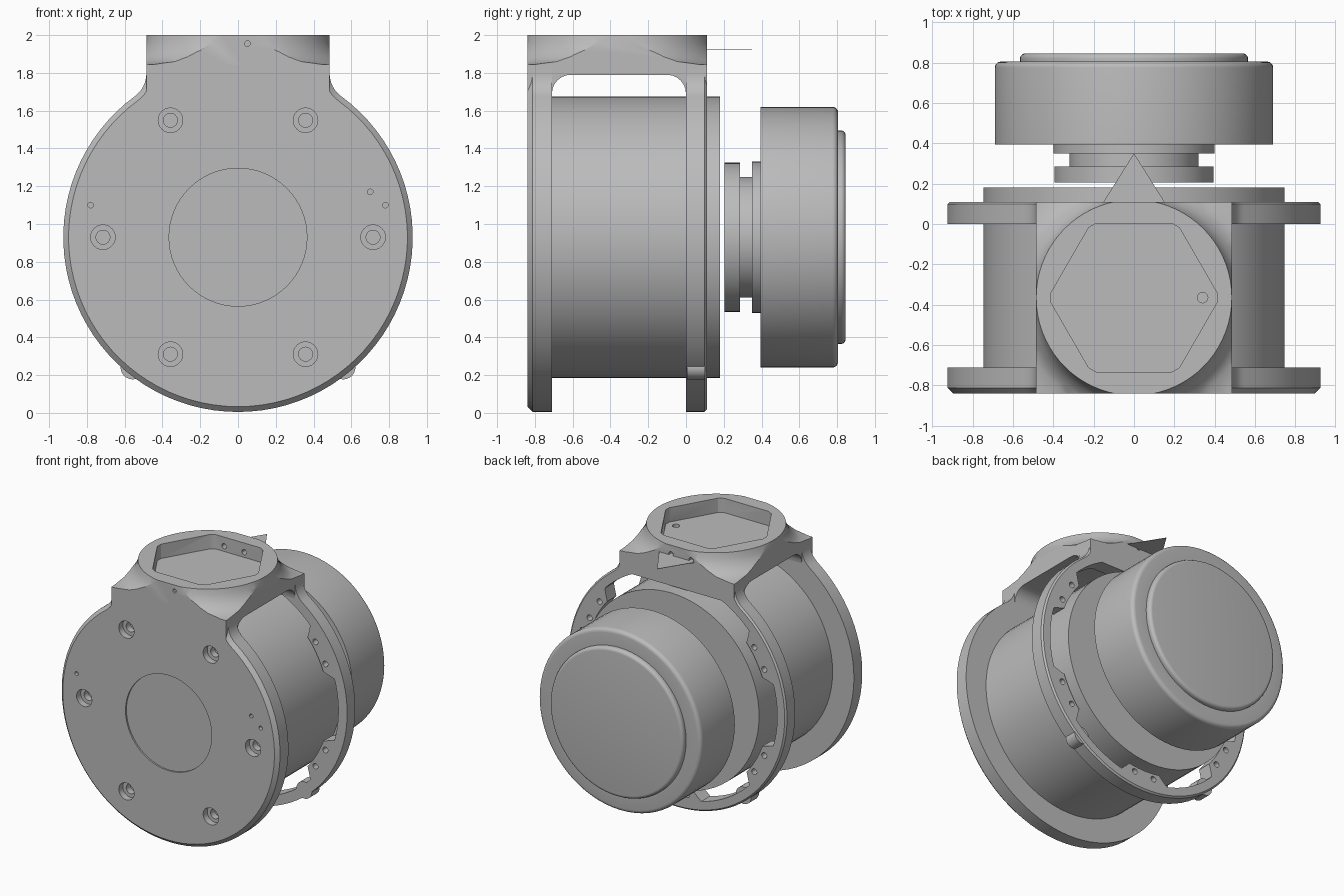
import bpy, bmesh
from math import sin, cos, radians, pi, sqrt, atan2, hypot
from mathutils import Vector

cube = bpy.data.objects.get("Cube")
if cube:
    bpy.data.objects.remove(cube, do_unlink=True)

CZ = 0.93            # height of the main axis
R = 0.925            # plate radius
NECK = 0.485         # half width of the neck
FRONT, BACK = -0.84, 0.11
MID = (FRONT + BACK) / 2

metal = bpy.data.materials.new("grey metal")
metal.use_nodes = True
GREY = (0.5, 0.5, 0.5, 1)
metal.diffuse_color = GREY
metal.node_tree.nodes["Principled BSDF"].inputs["Base Color"].default_value = GREY


def finish(name, bm):
    bmesh.ops.remove_doubles(bm, verts=bm.verts, dist=1e-5)
    bmesh.ops.recalc_face_normals(bm, faces=bm.faces)
    mesh = bpy.data.meshes.new(name)
    bm.to_mesh(mesh)
    bm.free()
    mesh.materials.append(metal)
    ob = bpy.data.objects.new(name, mesh)
    bpy.context.collection.objects.link(ob)
    return ob


def prism(name, pts, axis, a, b, chamfer=0, edge_rule=None):
    """Extrude a 2D outline along an axis from a to b."""
    place = {"x": lambda p: (a, p[0], p[1]),
             "y": lambda p: (p[0], a, p[1]),
             "z": lambda p: (p[0], p[1], a)}[axis]
    bm = bmesh.new()
    face = bm.faces.new([bm.verts.new(place(p)) for p in pts])
    step = Vector([(b - a) * (axis == k) for k in "xyz"])
    geom = bmesh.ops.extrude_face_region(bm, geom=[face], use_keep_orig=True)
    bmesh.ops.translate(bm, vec=step, verts=[v for v in geom["geom"] if isinstance(v, bmesh.types.BMVert)])
    bmesh.ops.recalc_face_normals(bm, faces=bm.faces)
    if chamfer:
        edges = [e for e in bm.edges if edge_rule(*[v.co for v in e.verts])]
        bmesh.ops.bevel(bm, geom=edges, offset=chamfer, segments=1, affect="EDGES")
    return finish(name, bm)


def lathe(name, profile, axis="y", centre=(0, 0, CZ), steps=72):
    """Spin (radius, position) points around an axis."""
    bm = bmesh.new()
    verts = [bm.verts.new((r, p, CZ) if axis == "y" else (r, centre[1], p)) for r, p in profile]
    edges = [bm.edges.new(pair) for pair in zip(verts, verts[1:])]
    bmesh.ops.spin(bm, geom=verts + edges, cent=centre, axis=(0, 1, 0) if axis == "y" else (0, 0, 1),
                   angle=2 * pi, steps=steps, use_merge=True)
    return finish(name, bm)


def circle(r, x=0, z=CZ, n=24):
    return [(x + r * cos(2 * pi * i / n), z + r * sin(2 * pi * i / n)) for i in range(n)]


def polar(r, degrees):
    return r * cos(radians(degrees)), CZ + r * sin(radians(degrees))


def rod(r, x, z, a, b, n=24):
    return prism("cutter", circle(r, x, z, n), "y", a, b)


def boolean(ob, cutter, kind="DIFFERENCE"):
    cutter.hide_render = True
    mod = ob.modifiers.new("cut", "BOOLEAN")
    mod.operation, mod.object, mod.solver = kind, cutter, "EXACT"
    bpy.context.view_layer.objects.active = ob
    bpy.ops.object.modifier_apply(modifier=mod.name)
    bpy.data.objects.remove(cutter, do_unlink=True)


def plate_outline():
    """Disc with a filleted neck rising to the collar."""
    f = 0.15
    fx = NECK + f
    fz = sqrt((R + f) ** 2 - fx ** 2)
    join = atan2(fz, fx)
    low, high = join + pi, pi
    half = [(NECK, 1.842)]
    half += [(fx + f * cos(high + (low - high) * i / 8), CZ + fz + f * sin(high + (low - high) * i / 8))
             for i in range(9)]
    n = 36
    half += [(R * cos(join - (join + pi / 2) * i / n), CZ + R * sin(join - (join + pi / 2) * i / n))
             for i in range(1, n + 1)]
    return half + [(-x, z) for x, z in reversed(half[:-1])]


def on_rim(y):
    return lambda p, q: abs(p.y - y) < 1e-4 and abs(q.y - y) < 1e-4 and min(p.z, q.z) < 1.83


# Front plate with counterbored bolt holes and a shallow central recess
front_plate = prism("front_plate", plate_outline(), "y", FRONT, -0.71, 0.028, on_rim(FRONT))
boolean(front_plate, prism("cutter", circle(0.365, n=64), "y", -0.9, FRONT + 0.012))
for k in range(6):
    x, z = polar(0.715, 60 * k)
    boolean(front_plate, rod(0.065, x, z, -0.9, FRONT + 0.05))
    boolean(front_plate, rod(0.037, x, z, -0.9, FRONT + 0.1))
for x, z in [(-0.78, 1.1), (0.78, 1.1), (0.7, 1.17), (-0.3, 1.71), (-0.4, 1.75)]:
    boolean(front_plate, rod(0.015, x, z, -0.9, FRONT + 0.05, 12))

# Rear ring: open centre with six inward lugs, each with two holes
rear_ring = prism("rear_ring", plate_outline(), "y", 0, BACK, 0.012, on_rim(BACK))
opening = []
for d in range(0, 360, 2):
    off = abs(d % 60 - 30)
    inner = 0.77 if off < 11 else 0.81 if off < 13 else 0.85
    opening.append(polar(inner, d))
boolean(rear_ring, prism("cutter", opening, "y", -0.1, 0.3))
for k in range(6):
    for side in (-6, 6):
        x, z = polar(0.81, 30 + 60 * k + side)
        boolean(rear_ring, rod(0.022, x, z, -0.1, 0.3, 16))
for angle in (-51, 231):
    x, z = polar(0.885, angle)
    boolean(rear_ring, prism("nub", circle(0.065, x, z), "y", 0.005, 0.1), "UNION")

# Bridge joining both plates, with rounded inner corners
f = 0.1
arch = [(FRONT, 1.69), (FRONT, 1.842), (BACK, 1.842), (BACK, 1.69)]
arch += [(-f + f * cos(radians(15 * i)), 1.69 + f * sin(radians(15 * i))) for i in range(7)]
arch += [(-0.71 + f - f * sin(radians(15 * i)), 1.69 + f * cos(radians(15 * i))) for i in range(7)]
bridge = prism("bridge", arch, "x", -NECK, NECK)

# Round collar flaring into a square base, with a hexagonal pocket
flare = [(0, 1.81), (0.72, 1.81), (0.72, 1.84), (0.65, 1.845), (0.58, 1.86), (0.545, 1.885),
         (0.515, 1.92), (0.495, 1.96), (0.485, 2.0), (0, 2.0)]
collar = lathe("collar", flare, "z", (0, MID, 0))
block = [(-NECK, FRONT), (NECK, FRONT), (NECK, BACK), (-NECK, BACK)]
boolean(collar, prism("cutter", block, "z", 1.7, 2.1), "INTERSECT")


def upright(p, q):
    return hypot(p.x - q.x, p.y - q.y) < 1e-4


hexagon = circle(0.425, 0, MID, 6)
boolean(collar, prism("cutter", hexagon, "z", 1.89, 2.1, 0.025, upright))
boolean(collar, prism("cutter", circle(0.026, 0.34, MID, 16), "z", 1.86, 2.1))
boolean(collar, rod(0.015, 0.05, 1.955, -0.9, -0.78, 12))
for x in (-0.12, 0.05):
    boolean(collar, rod(0.02, x, 1.93, -0.04, 0.2, 12))

# Thin pointed tab behind the collar
pointer = prism("pointer_tab", [(-0.17, 0.08), (0.17, 0.08), (0, 0.35)], "z", 1.92, 1.923)

# Main drum between the plates
drum = lathe("drum", [(0, -0.73), (0.745, -0.73), (0.745, 0.18), (0, 0.18)])

# Shaft flanges and the neck between them
hub = lathe("hub", [(0, 0.205), (0.395, 0.205), (0.395, 0.285), (0.32, 0.285), (0.32, 0.35),
                    (0.4, 0.35), (0.4, 0.4), (0, 0.4)])

# Rear wheel with rounded rim and raised cap
rim = [(0.69 - 0.03 * (1 - cos(radians(a))), 0.775 + 0.03 * sin(radians(a))) for a in range(0, 91, 18)]
cap = [(0.565 - 0.025 * (1 - cos(radians(a))), 0.82 + 0.025 * sin(radians(a))) for a in range(0, 91, 18)]
wheel = lathe("wheel", [(0, 0.395), (0.69, 0.395)] + rim + [(0.565, 0.805)] + cap + [(0, 0.845)])

parts = [front_plate, rear_ring, bridge, collar, pointer, drum, hub, wheel]
bpy.ops.object.select_all(action="DESELECT")
for ob in parts:
    ob.select_set(True)
bpy.context.view_layer.objects.active = front_plate
bpy.ops.object.shade_smooth_by_angle(angle=radians(30))
